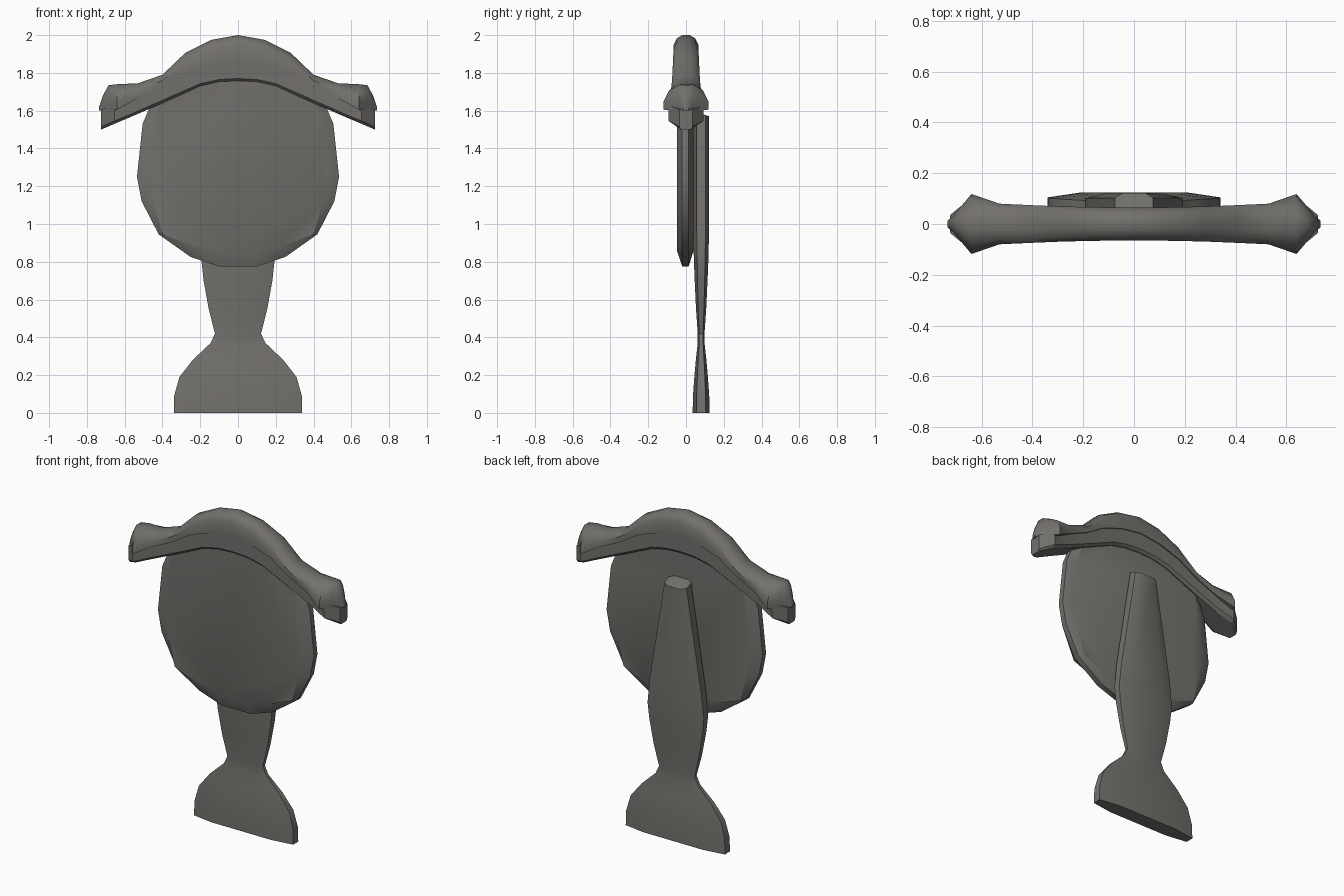
import bpy, bmesh, math

if "Cube" in bpy.data.objects:
    bpy.data.objects.remove(bpy.data.objects["Cube"])

stone = bpy.data.materials.new("warm_grey")
stone.diffuse_color = (0.17, 0.162, 0.15, 1)
stone.use_nodes = True
stone.node_tree.nodes["Principled BSDF"].inputs["Base Color"].default_value = stone.diffuse_color


def loft(name, rings, angle=30):
    """Skin a list of equal-length point rings and cap both ends."""
    bm = bmesh.new()
    loops = [[bm.verts.new(p) for p in ring] for ring in rings]
    n = len(loops[0])
    for a, b in zip(loops, loops[1:]):
        for i in range(n):
            j = (i + 1) % n
            bm.faces.new((a[i], a[j], b[j], b[i]))
    bm.faces.new(loops[0])
    bm.faces.new(loops[-1])
    bmesh.ops.recalc_face_normals(bm, faces=bm.faces[:])
    me = bpy.data.meshes.new(name)
    bm.to_mesh(me)
    bm.free()
    me.materials.append(stone)
    ob = bpy.data.objects.new(name, me)
    bpy.context.collection.objects.link(ob)
    bpy.ops.object.select_all(action='DESELECT')
    ob.select_set(True)
    bpy.context.view_layer.objects.active = ob
    bpy.ops.object.shade_smooth_by_angle(angle=math.radians(angle))
    return ob


def both_sides(half):
    """Repeat x >= 0 sections on the negative side."""
    return [(-s[0], *s[1:]) for s in reversed(half[1:])] + half


def closed(half):
    """Complete an outline of right-hand (x, z) points with its mirror."""
    return half + [(-x, z) for x, z in reversed(half)]


# Round panel: thin rim around a thicker flat face
outer = closed([(.10, .775), (.25, .825), (.42, .945), (.51, 1.12), (.535, 1.25),
                (.505, 1.53), (.45, 1.66), (.15, 1.82)])
inner = closed([(.10, .86), (.22, .875), (.40, .945), (.45, 1.12), (.468, 1.25),
                (.45, 1.53), (.41, 1.66), (.13, 1.82)])
loft("round_panel", [[(x, y, z) for x, z in o] for o, y in
                     ((inner, -.048), (outer, -.02), (outer, .014), (inner, .04))], 28)

# Arched cap: x, top, shoulder, bottom, half depth
cap = both_sides([(0, 2.0, 1.95, 1.87, .065), (.14, 1.975, 1.925, 1.85, .066),
                  (.28, 1.905, 1.86, 1.80, .069), (.40, 1.79, 1.76, 1.725, .074),
                  (.53, 1.745, 1.705, 1.665, .08), (.64, 1.74, 1.65, 1.605, .118),
                  (.685, 1.735, 1.65, 1.603, .065), (.715, 1.68, 1.63, 1.601, .03),
                  (.735, 1.62, 1.61, 1.60, .012)])


def cap_ring(x, t, s, b, w):
    half = [(w, b), (w, s), (.75 * w, s + .65 * (t - s)), (.3 * w, t)]
    return [(x, y, z) for y, z in half + [(-y, z) for y, z in reversed(half)]]


loft("arched_cap", [cap_ring(*s) for s in cap], 40)

# Lower lip under the cap: x, top, bottom, half depth
lip = both_sides([(0, 1.90, 1.755, .06), (.10, 1.89, 1.75, .06), (.20, 1.85, 1.728, .06),
                  (.40, 1.74, 1.64, .066), (.56, 1.69, 1.57, .075),
                  (.655, 1.63, 1.53, .092), (.725, 1.605, 1.50, .035)])


def lip_ring(x, t, b, w):
    half = [(w, t), (w, b + .015), (.75 * w, b)]
    return [(x, y, z) for y, z in half + [(-y, z) for y, z in reversed(half)]]


loft("lower_lip", [lip_ring(*s) for s in lip], 30)

# Rear post with flared foot: z, half width, half depth
post = [(0, .34, .045), (.09, .338, .043), (.19, .31, .036), (.28, .24, .028),
        (.37, .145, .018), (.42, .122, .018), (.55, .155, .027), (.70, .182, .034),
        (.80, .193, .038), (.95, .177, .042), (1.57, .075, .042)]


def post_ring(z, w, d):
    half = [(.6 * w, -d), (w, -.55 * d), (w, .55 * d), (.6 * w, d)]
    lift = .03 if z > 1.5 else 0       # top is slanted to the back
    return [(x, .08 + y, z + (lift * (.5 - y / d / 2))) for x, y in
            half + [(-x, y) for x, y in reversed(half)]]


loft("rear_post", [post_ring(*s) for s in post], 35)
